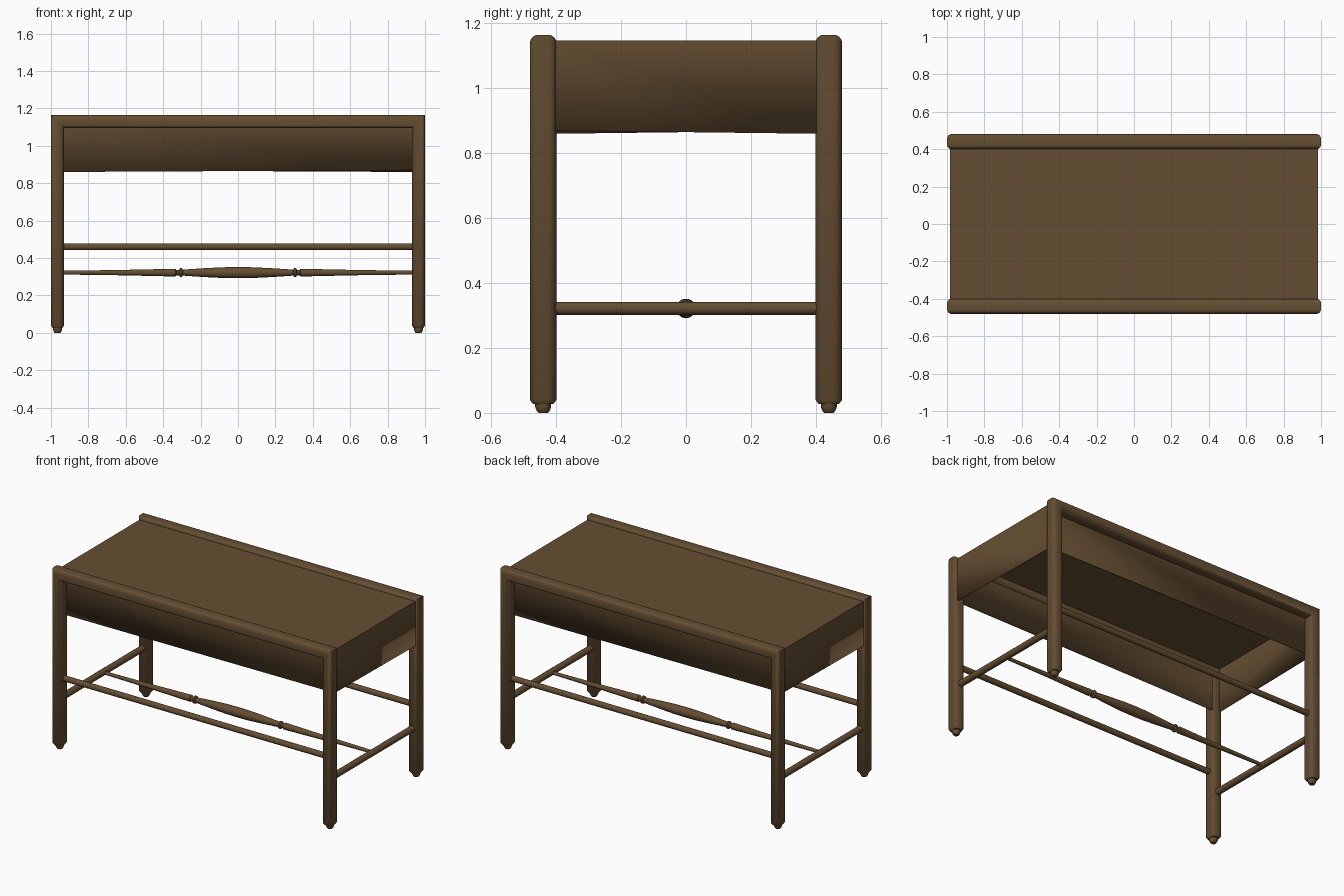
import bpy, bmesh, math
from mathutils import Vector

cube = bpy.data.objects.get("Cube")
if cube:
    bpy.data.objects.remove(cube, do_unlink=True)

wood = bpy.data.materials.new("dark_brown_wood")
wood.use_nodes = True
colour = (0.13, 0.076, 0.032, 1)
wood.diffuse_color = colour
bsdf = next(n for n in wood.node_tree.nodes if n.type == 'BSDF_PRINCIPLED')
bsdf.inputs["Base Color"].default_value = colour
bsdf.inputs["Roughness"].default_value = 0.6

LEG_X, LEG_Y = 0.965, 0.44       # leg centres
HALF_X, HALF_Y = 0.035, 0.041    # half size of the leg section
RAIL_Z = 1.13


def finish(name, bm, angle=40):
    bmesh.ops.recalc_face_normals(bm, faces=bm.faces[:])
    mesh = bpy.data.meshes.new(name)
    bm.to_mesh(mesh)
    bm.free()
    mesh.materials.append(wood)
    ob = bpy.data.objects.new(name, mesh)
    bpy.context.collection.objects.link(ob)
    bpy.ops.object.select_all(action='DESELECT')
    ob.select_set(True)
    bpy.context.view_layer.objects.active = ob
    bpy.ops.object.shade_smooth_by_angle(angle=math.radians(angle))
    return ob


def skin(bm, rings):
    """Join equal-sized rings of points into a capped tube."""
    loops = [[bm.verts.new(p) for p in ring] for ring in rings]
    for a, b in zip(loops, loops[1:]):
        for i in range(len(a)):
            j = (i + 1) % len(a)
            bm.faces.new((a[i], a[j], b[j], b[i]))
    bm.faces.new(loops[0])
    bm.faces.new(loops[-1])


def turned(name, profile, origin, axis, sides=20):
    """Turned part from (position along axis, radius) pairs."""
    axis, origin = Vector(axis), Vector(origin)
    u = axis.orthogonal().normalized()
    v = axis.cross(u)
    turns = [2 * math.pi * i / sides for i in range(sides)]
    bm = bmesh.new()
    skin(bm, [[origin + axis * t + (u * math.cos(a) + v * math.sin(a)) * r
               for a in turns] for t, r in profile])
    return finish(name, bm)


def rounded_section(half_u, half_v, radius, steps=5):
    points = []
    for q, (su, sv) in enumerate([(1, 1), (-1, 1), (-1, -1), (1, -1)]):
        for i in range(steps + 1):
            a = math.pi / 2 * (q + i / steps)
            points.append((su * (half_u - radius) + radius * math.cos(a),
                           sv * (half_v - radius) + radius * math.sin(a)))
    return points


# Leg and top rail frames, mitred at the upper corners
section = rounded_section(HALF_Y, HALF_X, 0.026)
for side, label in ((-1, "front"), (1, "back")):
    y = side * LEG_Y
    bm = bmesh.new()
    skin(bm, [
        [(-LEG_X - v * 0.75, y + u * 0.75, 0.027) for u, v in section],
        [(-LEG_X - v, y + u, 0.04) for u, v in section],
        [(-LEG_X - v, y + u, RAIL_Z + v) for u, v in section],
        [(LEG_X + v, y + u, RAIL_Z + v) for u, v in section],
        [(LEG_X + v, y + u, 0.04) for u, v in section],
        [(LEG_X + v * 0.75, y + u * 0.75, 0.027) for u, v in section],
    ])
    finish(label + "_legs_and_rail", bm, 50)

    # Feet
    for sx, hand in ((-1, "right"), (1, "left")):
        turned(f"{label}_{hand}_foot",
               [(0, 0.015), (0.006, 0.02), (0.018, 0.025), (0.035, 0.025)],
               (sx * LEG_X, y, 0), (0, 0, 1))

    # Long stretcher
    turned(label + "_stretcher", [(-0.95, 0.018), (0.95, 0.018)],
           (0, y, 0.46), (1, 0, 0))

# End stretchers
for sx, hand in ((-1, "right"), (1, "left")):
    turned(hand + "_end_stretcher", [(-0.43, 0.02), (0.43, 0.02)],
           (sx * LEG_X, 0, 0.322), (0, 1, 0))

# Turned centre spindle, mirrored about its middle
half = [(0, 0.03), (0.08, 0.029), (0.18, 0.024), (0.27, 0.018), (0.295, 0.016),
        (0.3, 0.024), (0.31, 0.024), (0.315, 0.015), (0.33, 0.015),
        (0.335, 0.021), (0.42, 0.019), (0.65, 0.014), (0.96, 0.01)]
turned("centre_spindle", [(-t, r) for t, r in half[:0:-1]] + half,
       (0, 0, 0.322), (1, 0, 0))

# Seat: flat top with aprons hanging on four sides, open underneath
bm = bmesh.new()
bmesh.ops.create_cube(bm, size=2)
for v in bm.verts:
    x, y, z = v.co
    v.co = (x * 0.985, y * 0.42, 1.148 if z > 0 else 0.865 - 0.005 * x * y)
bmesh.ops.delete(bm, geom=[f for f in bm.faces if f.normal.z < -0.9],
                 context='FACES_ONLY')
seat = finish("seat_and_aprons", bm, 30)
shell = seat.modifiers.new("thickness", 'SOLIDIFY')
shell.thickness = 0.012
shell.offset = -1
